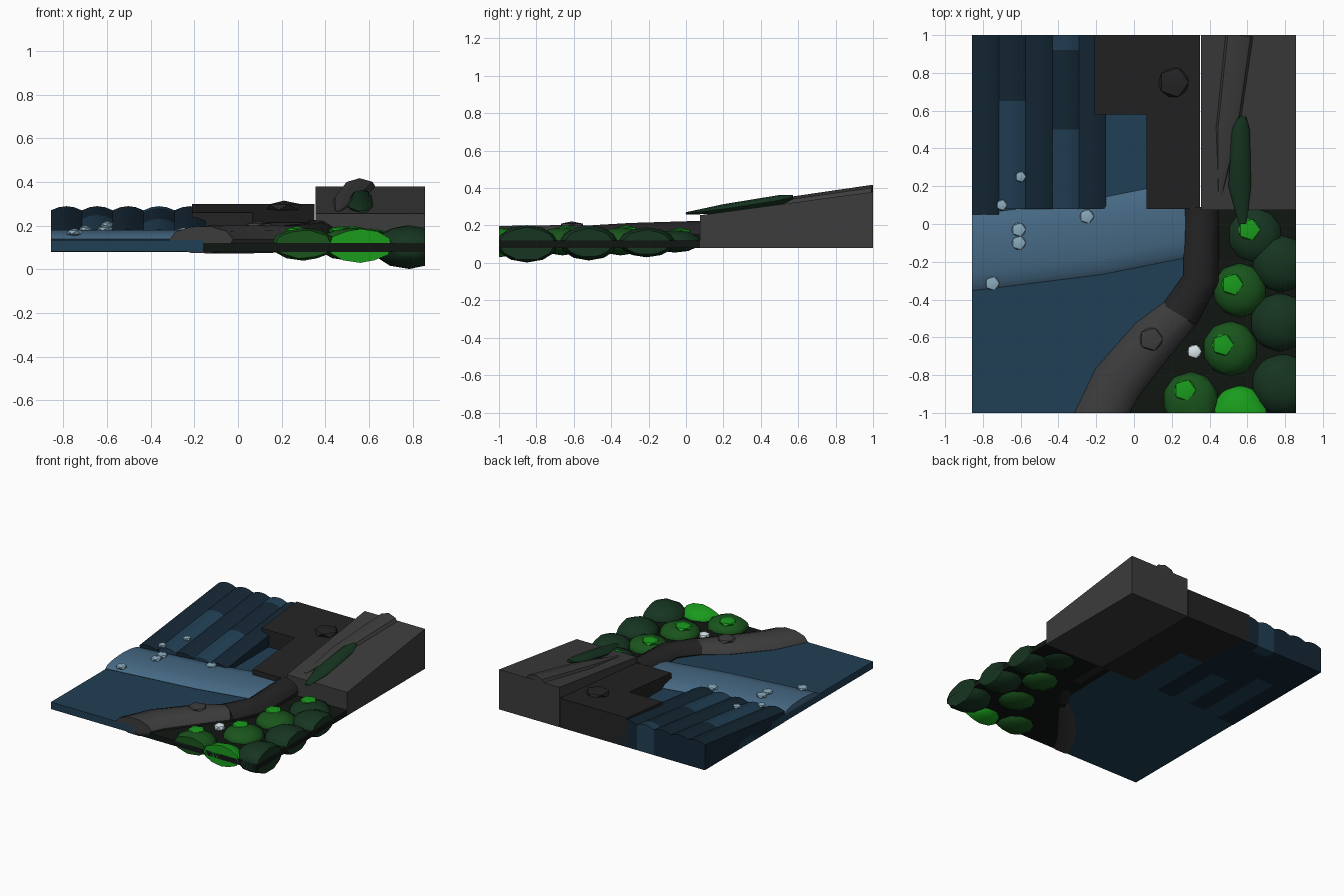
import bpy, bmesh, math
from mathutils import Vector

if "Cube" in bpy.data.objects:
    bpy.data.objects.remove(bpy.data.objects["Cube"])

X, Y = 0.857, 1.0   # half size of the diorama


def mat(name, r, g, b):
    m = bpy.data.materials.new(name)
    m.diffuse_color = (r, g, b, 1)
    m.use_nodes = True
    m.node_tree.nodes["Principled BSDF"].inputs["Base Color"].default_value = m.diffuse_color
    return m


POOL = mat("pool_blue", 0.015, 0.05, 0.09)
FOAM = mat("foam_blue", 0.06, 0.14, 0.23)
FALL_D = mat("fall_dark", 0.007, 0.02, 0.035)
FALL_M = mat("fall_mid", 0.015, 0.05, 0.09)
SPRAY = mat("spray", 0.25, 0.4, 0.5)
WHITE = mat("white", 0.7, 0.8, 0.85)
ROCK = mat("rock_dark", 0.018, 0.017, 0.017)
GREY = mat("rock_grey", 0.045, 0.045, 0.045)
SOIL = mat("soil", 0.005, 0.008, 0.006)
LEAF_D = mat("leaf_dark", 0.008, 0.035, 0.015)
LEAF_M = mat("leaf_mid", 0.01, 0.09, 0.012)
LEAF_B = mat("leaf_bright", 0.01, 0.33, 0.012)


def finish(name, bm, material, smooth=True, clip=True):
    # trim everything to the square border of the diorama
    if clip:
        for co, no in (((X, 0, 0), (1, 0, 0)), ((-X, 0, 0), (-1, 0, 0)),
                       ((0, Y, 0), (0, 1, 0)), ((0, -Y, 0), (0, -1, 0))):
            geom = bm.verts[:] + bm.edges[:] + bm.faces[:]
            cut = bmesh.ops.bisect_plane(bm, geom=geom, plane_co=co, plane_no=no, clear_outer=True)
            edges = [e for e in cut["geom_cut"] if isinstance(e, bmesh.types.BMEdge) and e.is_boundary]
            if edges:
                bmesh.ops.holes_fill(bm, edges=edges)
    bmesh.ops.recalc_face_normals(bm, faces=bm.faces[:])
    me = bpy.data.meshes.new(name)
    bm.to_mesh(me)
    bm.free()
    ob = bpy.data.objects.new(name, me)
    bpy.context.collection.objects.link(ob)
    me.materials.append(material)
    if smooth:
        bpy.context.view_layer.objects.active = ob
        ob.select_set(True)
        bpy.ops.object.shade_smooth_by_angle(angle=math.radians(40))
        ob.select_set(False)
    return ob


def slab(name, outline, z0, top, material):
    """Prism over an outline; top(y) gives the upper height."""
    bm = bmesh.new()
    lo = [bm.verts.new((x, y, z0)) for x, y in outline]
    hi = [bm.verts.new((x, y, top(y))) for x, y in outline]
    n = len(outline)
    bm.faces.new(lo)
    bm.faces.new(hi)
    for i in range(n):
        j = (i + 1) % n
        bm.faces.new((lo[i], lo[j], hi[j], hi[i]))
    return finish(name, bm, material, smooth=False, clip=False)


def tube(name, path, material, sides=10):
    """Flattened tube through (x, y, z, half_width, half_height) stations."""
    bm = bmesh.new()
    pts = [Vector(p[:2]) for p in path]
    rings = []
    for i, (x, y, z, w, h) in enumerate(path):
        d = (pts[min(i + 1, len(pts) - 1)] - pts[max(i - 1, 0)]).normalized()
        ring = []
        for k in range(sides):
            a = math.tau * k / sides
            s = w * math.cos(a)
            ring.append(bm.verts.new((x - d.y * s, y + d.x * s, z + h * math.sin(a))))
        rings.append(ring)
    for a, b in zip(rings, rings[1:]):
        for k in range(sides):
            m = (k + 1) % sides
            bm.faces.new((a[k], a[m], b[m], b[k]))
    bm.faces.new(rings[0])
    bm.faces.new(rings[-1])
    return finish(name, bm, material)


def blob(name, x, y, z, r, h, material, sub=2):
    bm = bmesh.new()
    bmesh.ops.create_icosphere(bm, subdivisions=sub, radius=1)
    for v in bm.verts:
        v.co = Vector((x + v.co.x * r, y + v.co.y * r, z + v.co.z * h))
    return finish(name, bm, material)


# pool and planted soil, meeting under the bank
BANK = [(-0.16, -1), (-0.08, -0.84), (0.1, -0.61), (0.27, -0.42), (0.28, 0.08)]
slab("pool", [(-X, -1)] + BANK + [(0.08, 0.08), (0.08, 0.6), (-X, 0.6)], 0.082, lambda y: 0.135, POOL)
slab("soil", [(X, -1), (X, 0.075)] + BANK[::-1], 0.08, lambda y: 0.12, SOIL)

# cliffs with sloping tops
slab("cliff_dark", [(0.065, 0.08), (0.35, 0.08), (0.35, 1), (-0.21, 1), (-0.21, 0.58), (0.065, 0.58)],
     0.08, lambda y: 0.215 + (y - 0.08) * 0.092, ROCK)
slab("cliff_grey", [(0.355, 0.075), (X, 0.075), (X, 1), (0.355, 1)],
     0.08, lambda y: 0.255 + (y - 0.075) * 0.135, GREY)

# waterfall strands: rounded tops, split in toned lengths
W = 0.1415
TONES = [(0.47, 0.29), (0.65, 0.3), (0.55, 0.25), (0.92, 0.5), (0.72, 0.4)]
for i, (ya, yb) in enumerate(TONES):
    cx = -X + W * (i + 0.5)
    y_front = 0.05 if i == 0 else 0.08
    cuts = [1.0, ya, yb, y_front]
    for j in range(3):
        bm = bmesh.new()
        ends = []
        for y in (cuts[j], cuts[j + 1]):
            zt = 0.178 + (y - 0.08) * 0.116
            prof = [(-W / 2, 0.08), (-W / 2, zt - 0.014), (-W / 4, zt), (0, zt + 0.005),
                    (W / 4, zt), (W / 2, zt - 0.014), (W / 2, 0.08)]
            ends.append([bm.verts.new((cx + px, y, pz)) for px, pz in prof])
        a, b = ends
        bm.faces.new(a)
        bm.faces.new(b)
        for k in range(7):
            m = (k + 1) % 7
            bm.faces.new((a[k], a[m], b[m], b[k]))
        light = (i in (1, 3) and j > 0) if i != 3 else j != 1
        finish(f"waterfall_{i}_{j}", bm, FALL_M if light else FALL_D)

# foam ridge below the falls
tube("foam_ridge", [(-1.0, -0.17, 0.14, 0.2, 0.04), (-0.6, -0.12, 0.14, 0.2, 0.04),
                    (-0.2, -0.07, 0.14, 0.2, 0.04), (0.3, 0.03, 0.14, 0.2, 0.04)], FOAM, 12)

# stone bank
tube("bank_back", [(0.355, 0.09, 0.152, 0.095, 0.077), (0.355, -0.29, 0.147, 0.095, 0.07),
                   (0.24, -0.48, 0.14, 0.105, 0.065)], ROCK)
tube("bank_front", [(0.25, -0.47, 0.14, 0.1, 0.06), (0.1, -0.61, 0.138, 0.125, 0.067),
                    (-0.09, -0.84, 0.137, 0.135, 0.067), (-0.2, -1.06, 0.135, 0.13, 0.062)], GREY)

# ridge and moss streak on the grey cliff
tube("cliff_ridge", [(0.557, 1.0, 0.36, 0.085, 0.058), (0.495, 0.5, 0.295, 0.072, 0.05),
                     (0.455, 0.15, 0.255, 0.012, 0.015)], GREY, 8)
tube("moss_streak", [(0.575, 0.0, 0.265, 0.02, 0.006), (0.56, 0.2, 0.288, 0.06, 0.026),
                     (0.565, 0.5, 0.335, 0.048, 0.028), (0.575, 0.57, 0.352, 0.02, 0.012)], LEAF_D, 8)

# bushes
for i, (x, y, z, r, h, m) in enumerate([
        (0.64, -0.06, 0.115, 0.145, 0.06, LEAF_D), (0.56, -0.35, 0.115, 0.145, 0.075, LEAF_M),
        (0.51, -0.66, 0.115, 0.148, 0.075, LEAF_M), (0.3, -0.93, 0.115, 0.15, 0.075, LEAF_M),
        (0.56, -1.0, 0.108, 0.15, 0.078, LEAF_B), (0.775, -0.21, 0.11, 0.155, 0.08, LEAF_D),
        (0.77, -0.52, 0.107, 0.16, 0.094, LEAF_D), (0.785, -0.85, 0.102, 0.17, 0.1, LEAF_D)]):
    blob(f"bush_{i}", x, y, z, r, h, m)
for i, (x, y, z) in enumerate([(0.61, -0.03, 0.168), (0.52, -0.32, 0.18),
                               (0.47, -0.64, 0.18), (0.27, -0.88, 0.178)]):
    blob(f"bush_tip_{i}", x, y, z, 0.065, 0.02, LEAF_B, 1)

# stones and spray
blob("stone_cliff", 0.21, 0.75, 0.285, 0.09, 0.03, ROCK, 1)
blob("stone_bank", 0.09, -0.61, 0.2, 0.07, 0.022, GREY, 1)
blob("pale_stone", 0.32, -0.675, 0.14, 0.042, 0.03, WHITE, 1)
for i, (x, y, z) in enumerate([(-0.75, -0.315, 0.17), (-0.61, -0.1, 0.185), (-0.61, -0.03, 0.185),
                               (-0.7, 0.1, 0.185), (-0.25, 0.04, 0.175), (-0.6, 0.25, 0.205)]):
    blob(f"spray_{i}", x, y, z, 0.042 if i in (0, 1, 2, 4) else 0.032, 0.018, SPRAY, 1)

# lowest bush touches the ground plane
bpy.context.view_layer.update()
